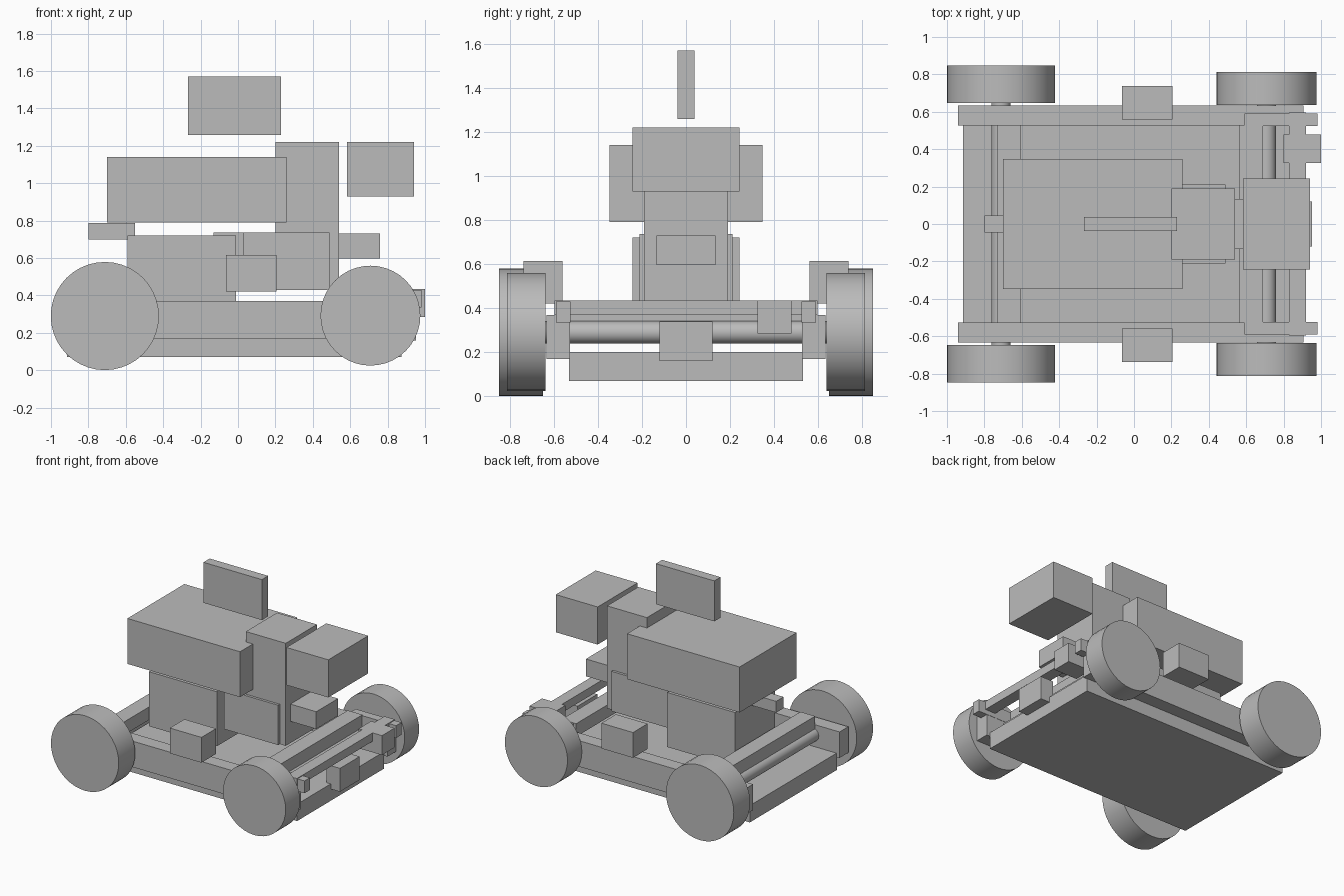
import bpy
from math import radians

old = bpy.data.objects.get("Cube")
if old:
    bpy.data.objects.remove(old, do_unlink=True)

grey = bpy.data.materials.new("plain grey")
grey.use_nodes = True
colour = (0.5, 0.5, 0.5, 1)
grey.diffuse_color = colour
grey.node_tree.nodes["Principled BSDF"].inputs["Base Color"].default_value = colour


def box(name, xs, ys, zs):
    """Box spanning the given (low, high) range on each axis."""
    spans = (xs, ys, zs)
    centre = [(a + b) / 2 for a, b in spans]
    bpy.ops.mesh.primitive_cube_add(size=1, location=centre)
    ob = bpy.context.object
    ob.name = name
    for v in ob.data.vertices:
        for i, (a, b) in enumerate(spans):
            v.co[i] *= b - a
    ob.data.materials.append(grey)
    return ob


def mirrored_boxes(name, xs, ys, zs):
    """A left box and its right-hand twin."""
    box("left_" + name, xs, ys, zs)
    box("right_" + name, xs, (-ys[1], -ys[0]), zs)


def disc(name, x, y, z, radius, width):
    """Cylinder lying along the y axis."""
    bpy.ops.mesh.primitive_cylinder_add(
        vertices=40, radius=radius, depth=width,
        location=(x, y, z), rotation=(radians(90), 0, 0))
    ob = bpy.context.object
    ob.name = name
    ob.data.materials.append(grey)
    bpy.ops.object.shade_smooth_by_angle(angle=radians(30))


# Chassis: floor, side rails and cross members
box("floor_plate", (-0.915, 0.875), (-0.53, 0.53), (0.07, 0.2))
mirrored_boxes("side_rail", (-0.94, 0.905), (0.527, 0.634), (0.17, 0.37))
box("rear_cross_member", (-0.73, -0.605), (-0.53, 0.53), (0.335, 0.435))
box("front_cross_member", (0.565, 0.69), (-0.53, 0.53), (0.335, 0.435))

# Wheels and axles
for end, x, z, radius, y, width, axle in (
        ("rear", -0.712, 0.29, 0.289, 0.748, 0.2, 1.31),
        ("front", 0.708, 0.292, 0.267, 0.725, 0.175, 1.29)):
    disc(end + "_axle", x, 0, 0.29, 0.051, axle)
    for side, sign in (("left", 1), ("right", -1)):
        disc(f"{end}_{side}_wheel", x, sign * y, z, radius, width)

# Steering linkage and front coupler
mirrored_boxes("steering_arm", (0.59, 0.98), (0.525, 0.59), (0.335, 0.43))
box("tie_bar", (0.83, 0.92), (-0.597, 0.597), (0.37, 0.435))
box("steering_gear", (0.8, 1.0), (0.325, 0.478), (0.285, 0.435))
box("coupler", (0.84, 0.953), (-0.12, 0.12), (0.16, 0.34))

# Steps on the rails
mirrored_boxes("step", (-0.065, 0.205), (0.56, 0.738), (0.42, 0.615))

# Central machinery
box("rear_housing", (-0.59, -0.01), (-0.243, 0.243), (0.3, 0.72))
box("right_front_housing", (0.027, 0.49), (-0.21, 0), (0.43, 0.737))
box("left_front_housing", (-0.13, 0.49), (0, 0.21), (0.43, 0.737))
box("post", (0.2, 0.54), (-0.19, 0.19), (0.43, 1.22))
box("upper_housing", (-0.7, 0.26), (-0.347, 0.347), (0.79, 1.14))
box("rear_bracket", (-0.8, -0.55), (-0.045, 0.045), (0.7, 0.787))
box("front_bracket", (0.54, 0.76), (-0.133, 0.133), (0.597, 0.73))
box("front_head", (0.583, 0.94), (-0.243, 0.243), (0.93, 1.22))
box("top_panel", (-0.268, 0.23), (-0.038, 0.038), (1.258, 1.57))
